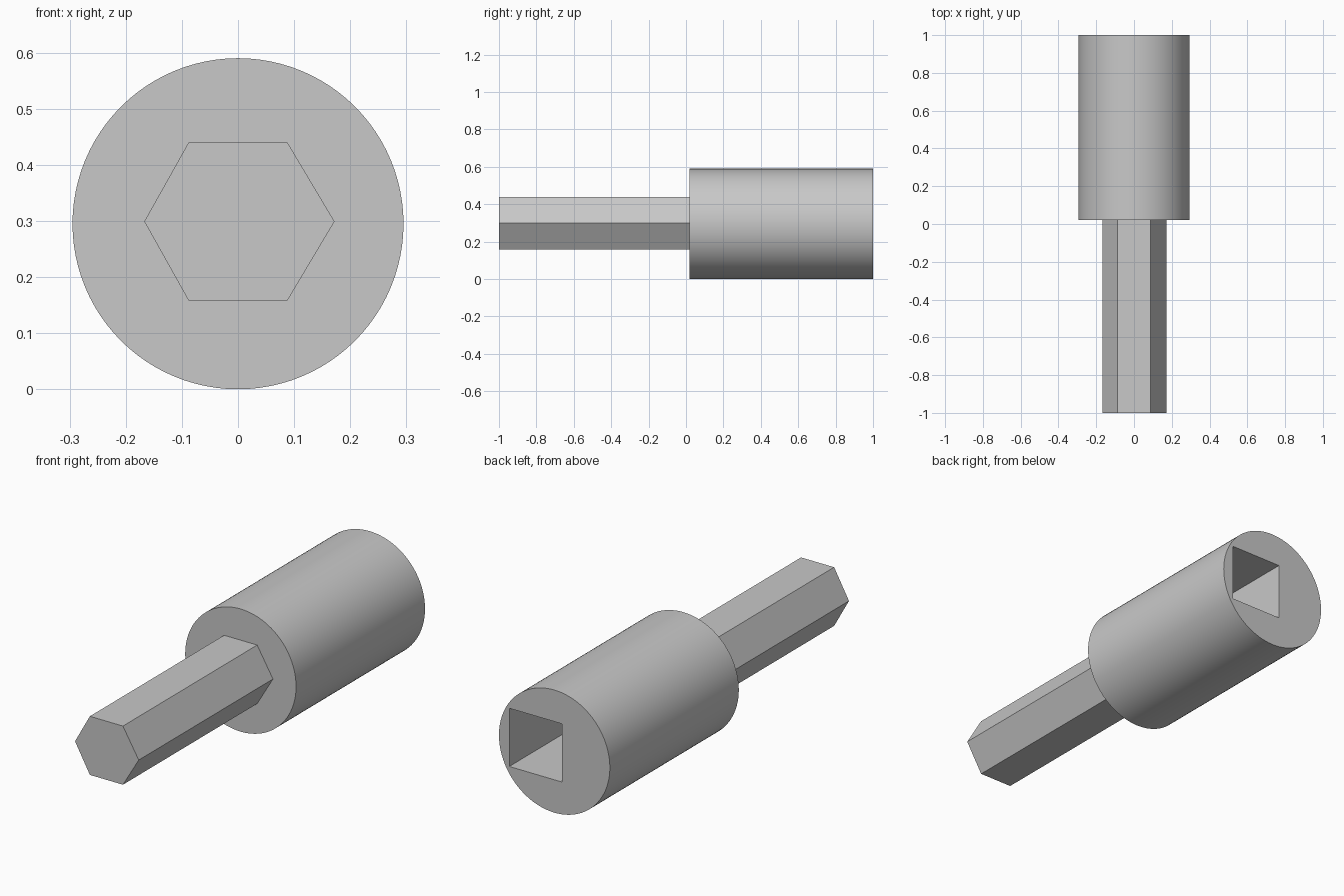
import bpy, bmesh, math

old = bpy.data.objects.get("Cube")
if old:
    bpy.data.objects.remove(old, do_unlink=True)

steel = bpy.data.materials.new("grey_steel")
steel.use_nodes = True
GREY = (0.58, 0.58, 0.58, 1)
steel.diffuse_color = GREY
steel.node_tree.nodes["Principled BSDF"].inputs["Base Color"].default_value = GREY


def prism(name, profile, y0, y1):
    """Extrude an (x, z) outline along y into a closed solid."""
    bm = bmesh.new()
    face = bm.faces.new([bm.verts.new((x, y0, z)) for x, z in profile])
    grown = bmesh.ops.extrude_face_region(bm, geom=[face])["geom"]
    moved = [v for v in grown if isinstance(v, bmesh.types.BMVert)]
    bmesh.ops.translate(bm, vec=(0, y1 - y0, 0), verts=moved)
    bmesh.ops.recalc_face_normals(bm, faces=bm.faces)
    mesh = bpy.data.meshes.new(name)
    bm.to_mesh(mesh)
    bm.free()
    mesh.materials.append(steel)
    obj = bpy.data.objects.new(name, mesh)
    bpy.context.collection.objects.link(obj)
    return obj


# Round socket body
radius, sides = 0.295, 96
circle = [(radius * math.cos(math.tau * i / sides),
           radius + radius * math.sin(math.tau * i / sides)) for i in range(sides)]
body = prism("socket_body", circle, 0.02, 1.0)

# Off-centre square recess in the back end
low, high = 0.158, 0.438
square = [(-0.04, low), (0.24, low), (0.24, high), (-0.04, high)]
cutter = prism("square_recess_cutter", square, 0.5, 1.1)
cutter.hide_render = True
cut = body.modifiers.new("square_recess", 'BOOLEAN')
cut.operation = 'DIFFERENCE'
cut.solver = 'EXACT'
cut.object = cutter
bpy.context.view_layer.objects.active = body
body.select_set(True)
bpy.ops.object.modifier_apply(modifier=cut.name)
bpy.data.objects.remove(cutter, do_unlink=True)

# Smooth barrel with crisp rims
bpy.ops.object.select_all(action='DESELECT')
body.select_set(True)
bpy.context.view_layer.objects.active = body
bpy.ops.object.shade_smooth_by_angle(angle=math.radians(30))

# Hexagonal shank at the front
top, mid, bottom = 0.44, 0.299, 0.158
hexagon = [(-0.167, mid), (-0.088, bottom), (0.088, bottom),
           (0.172, mid), (0.088, top), (-0.088, top)]
prism("hex_shank", hexagon, -1.0, 0.02)
